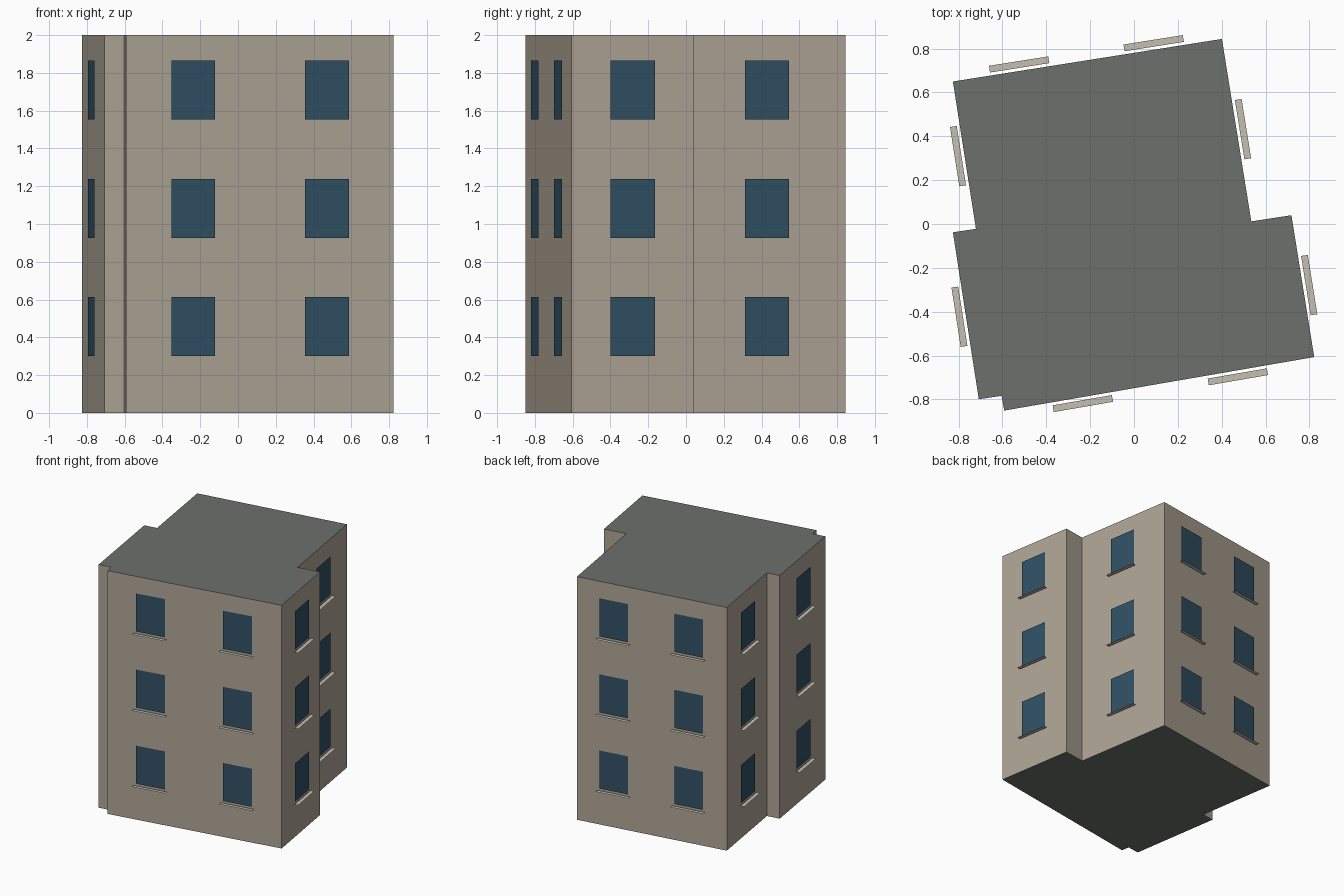
import bpy, bmesh
from mathutils import Vector

if "Cube" in bpy.data.objects:
    bpy.data.objects.remove(bpy.data.objects["Cube"])


def material(name, rgb):
    m = bpy.data.materials.new(name)
    m.diffuse_color = (*rgb, 1)
    m.use_nodes = True
    m.node_tree.nodes["Principled BSDF"].inputs["Base Color"].default_value = m.diffuse_color
    return m


WALL = material("wall_plaster", (0.42, 0.37, 0.30))
ROOF = material("roof_grey", (0.15, 0.16, 0.145))
GLASS = material("window_glass", (0.03, 0.08, 0.125))
STONE = material("sill_stone", (0.55, 0.52, 0.45))

# footprint, counter-clockwise from the front left corner
PLAN = [(-0.592, -0.851), (0.822, -0.607), (0.718, 0.040), (0.535, 0.012),
        (0.401, 0.844), (-0.826, 0.650), (-0.721, -0.022), (-0.826, -0.038),
        (-0.708, -0.799), (-0.604, -0.784)]
HEIGHT = 2.0
FLOORS = [0.30, 0.926, 1.552]      # window bottoms
# wall index -> window positions along that wall
WINDOWS = {0: (0.25, 0.75), 1: (0.5,), 3: (0.5,), 4: (0.25, 0.75), 5: (0.5,), 7: (0.5,)}


def add_object(name, bm, mats):
    me = bpy.data.meshes.new(name)
    bm.to_mesh(me)
    bm.free()
    for m in mats:
        me.materials.append(m)
    ob = bpy.data.objects.new(name, me)
    bpy.context.collection.objects.link(ob)
    return ob


# building body: extruded footprint, with grey roof and base
bm = bmesh.new()
base = bm.faces.new([bm.verts.new((x, y, 0)) for x, y in PLAN])
top = bmesh.ops.extrude_face_region(bm, geom=[base], use_keep_orig=True)["geom"]
bmesh.ops.translate(bm, vec=(0, 0, HEIGHT),
                    verts=[v for v in top if isinstance(v, bmesh.types.BMVert)])
bmesh.ops.recalc_face_normals(bm, faces=bm.faces)
for f in bm.faces:
    f.material_index = 1 if abs(f.normal.z) > 0.5 else 0
add_object("building_body", bm, [WALL, ROOF])

# window panes and flat sills just in front of each wall
panes, sills = bmesh.new(), bmesh.new()
for i, spots in WINDOWS.items():
    a, b = Vector((*PLAN[i], 0)), Vector((*PLAN[(i + 1) % len(PLAN)], 0))
    along = (b - a).normalized()
    out = Vector((along.y, -along.x, 0))
    for t in spots:
        for z in FLOORS:
            mid = a.lerp(b, t)

            def point(s, d, h):
                return mid + along * s + out * d + Vector((0, 0, h))

            w, h, l, sz = 0.118, 0.313, 0.137, z - 0.015
            panes.faces.new([panes.verts.new(point(s, 0.01, k)) for s, k in
                             ((-w, z), (w, z), (w, z + h), (-w, z + h))])
            sills.faces.new([sills.verts.new(point(s, d, sz)) for s, d in
                             ((-l, 0.045), (l, 0.045), (l, 0.014), (-l, 0.014))])
add_object("window_panes", panes, [GLASS])
add_object("window_sills", sills, [STONE])
